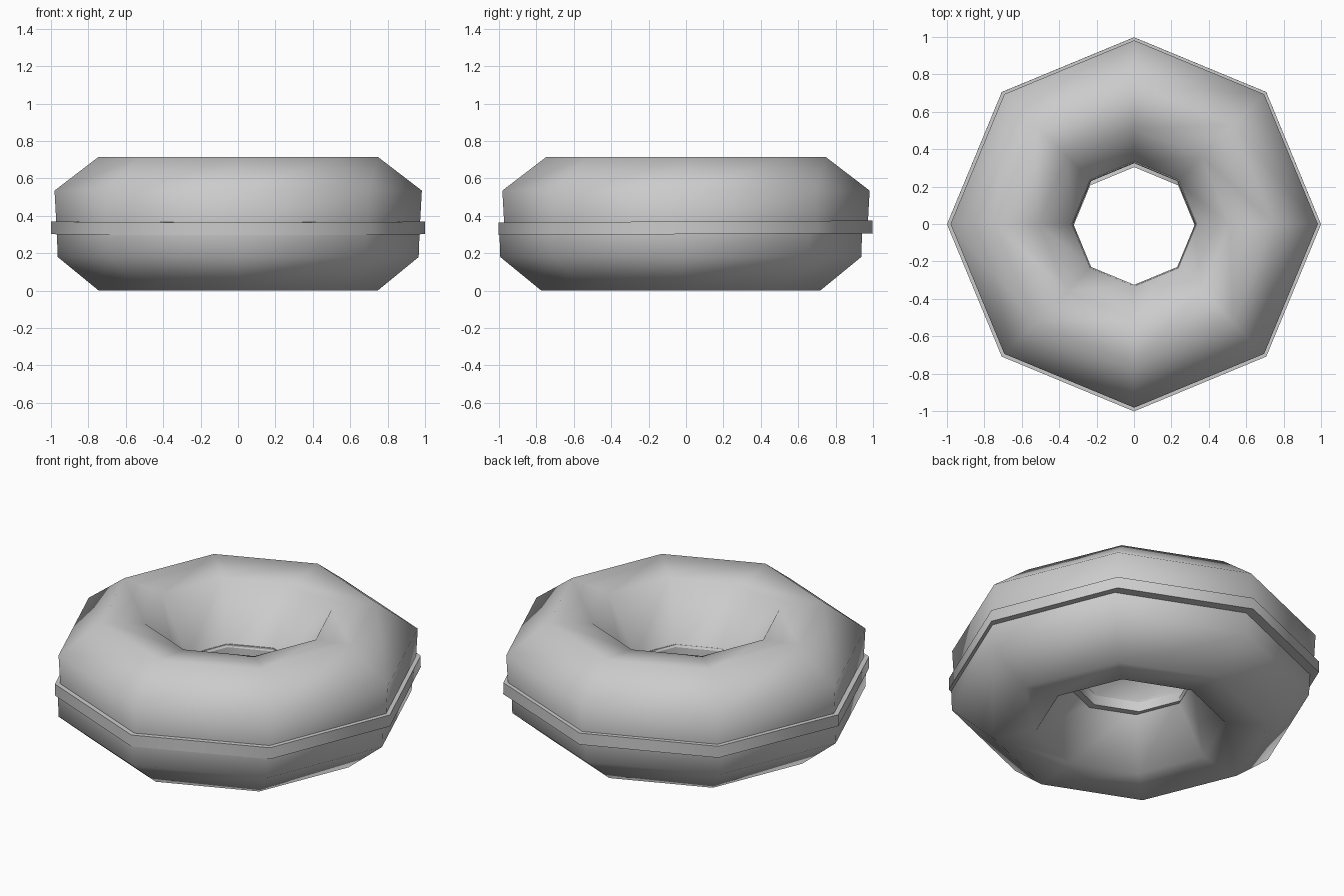
import bpy, bmesh, math

cube = bpy.data.objects.get("Cube")
if cube:
    bpy.data.objects.remove(cube)

SIDES = 8

grey = bpy.data.materials.new("plain grey")
grey.use_nodes = True
colour = (0.6, 0.6, 0.6, 1)
grey.diffuse_color = colour
grey.node_tree.nodes["Principled BSDF"].inputs["Base Color"].default_value = colour


def lathe(name, profile, location=(0, 0, 0), tilt=0, closed=False):
    """Sweep a (radius, height) profile around z in octagon steps."""
    bm = bmesh.new()
    rings = []
    for i in range(SIDES):
        a = math.tau * i / SIDES
        rings.append([bm.verts.new((r * math.cos(a), r * math.sin(a), z)) for r, z in profile])
    n = len(profile)
    for i in range(SIDES):
        here, after = rings[i], rings[(i + 1) % SIDES]
        for j in range(n if closed else n - 1):
            k = (j + 1) % n
            bm.faces.new((here[j], after[j], after[k], here[k]))
    # Smooth everywhere except right-angled corners
    bm.normal_update()
    for f in bm.faces:
        f.smooth = True
    for e in bm.edges:
        e.smooth = e.calc_face_angle(0) < math.radians(75)
    mesh = bpy.data.meshes.new(name)
    bm.to_mesh(mesh)
    bm.free()
    mesh.materials.append(grey)
    obj = bpy.data.objects.new(name, mesh)
    obj.location = location
    obj.rotation_euler.x = tilt
    bpy.context.collection.objects.link(obj)
    return obj


# Upper half of the tube, with a funnel-shaped hole
lathe("upper_half",
      [(0.972, 0.355), (0.982, 0.535), (0.747, 0.715), (0.51, 0.685), (0.325, 0.355)],
      (0.001, 0, 0))

# Lower half, sitting a little further forward
lathe("lower_half",
      [(0.332, 0.32), (0.51, 0.03), (0.745, 0), (0.965, 0.18), (0.97, 0.32)],
      (0.001, -0.028, 0))

# Thin ring between the halves, standing proud on the outside
lathe("middle_ring",
      [(1, 0.302), (1, 0.37), (0.33, 0.37), (0.33, 0.302)],
      tilt=0.005, closed=True)
